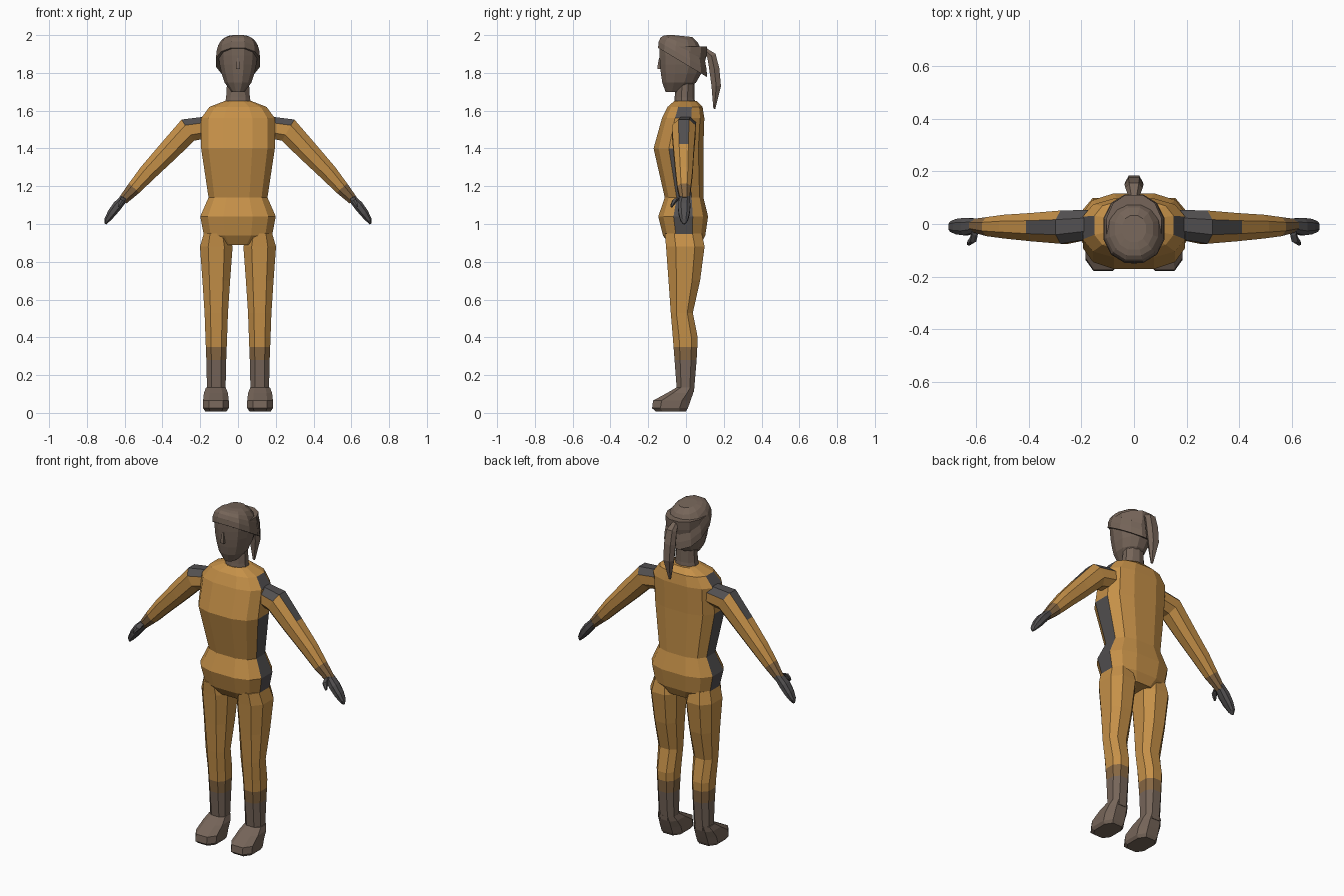
import bpy, bmesh, math
from mathutils import Vector

if "Cube" in bpy.data.objects:
    bpy.data.objects.remove(bpy.data.objects["Cube"])


def material(name, red, green, blue):
    mat = bpy.data.materials.new(name)
    mat.use_nodes = True
    colour = (red, green, blue, 1)
    mat.diffuse_color = colour
    mat.node_tree.nodes["Principled BSDF"].inputs["Base Color"].default_value = colour
    return mat


MATERIALS = [material("orange cloth", .56, .28, .065),
             material("brown", .18, .13, .1),
             material("dark grey", .085, .08, .082),
             material("dull tan", .24, .135, .055)]
ORANGE, BROWN, GREY, TAN = range(len(MATERIALS))
X_AXIS, Y_AXIS = Vector((1, 0, 0)), Vector((0, 1, 0))


def soften(value, squareness):
    return math.copysign(abs(value) ** squareness, value)


def loft(name, rings, sides, colour, squareness=.8):
    """Skin closed rings, each given as (centre, half axis, other half axis).

    colour is one material index, or a rule on a face's centre and normal."""
    bm = bmesh.new()
    angles = [(i + .5) * math.tau / sides for i in range(sides)]
    loops = [[bm.verts.new(centre
                           + across * soften(math.cos(angle), squareness)
                           + along * soften(math.sin(angle), squareness))
              for angle in angles]
             for centre, across, along in rings]
    for lower, upper in zip(loops, loops[1:]):
        for i in range(sides):
            j = (i + 1) % sides
            bm.faces.new((lower[i], lower[j], upper[j], upper[i]))
    bm.faces.new(loops[0])
    bm.faces.new(loops[-1])
    bmesh.ops.recalc_face_normals(bm, faces=bm.faces)
    for face in bm.faces:
        if callable(colour):
            face.material_index = colour(face.calc_center_median(), face.normal)
        else:
            face.material_index = colour
    mesh = bpy.data.meshes.new(name)
    bm.to_mesh(mesh)
    bm.free()
    for mat in MATERIALS:
        mesh.materials.append(mat)
    bpy.context.collection.objects.link(bpy.data.objects.new(name, mesh))


def layer(z, width, front, back, x=0, tilt=0):
    """Level ring reaching from -front to back; tilt lifts its front edge."""
    return (Vector((x, (back - front) / 2, z)), X_AXIS * width,
            Vector((0, (back + front) / 2, -tilt)))


def tube(path, axis, flatness, side=1):
    """Rings square to a path of (x, y, z, radius), flattened along an axis."""
    centres = [Vector((side * x, y, z)) for x, y, z, radius in path]
    rings = []
    for i, centre in enumerate(centres):
        ahead = centres[min(i + 1, len(centres) - 1)]
        behind = centres[max(i - 1, 0)]
        radius = path[i][-1]
        normal = (ahead - behind).cross(axis).normalized()
        rings.append((centre, normal * radius, axis * radius * flatness))
    return rings


# Colour rules for the clothed parts
def torso_colour(centre, normal):
    flank = abs(normal.x) > .5 and abs(centre.y + .02) < .03
    return GREY if flank and not 1.45 < centre.z < 1.57 else ORANGE


def leg_colour(centre, normal):
    if centre.z < .28:
        return BROWN
    return TAN if centre.z < .35 else ORANGE


def arm_colour(centre, normal):
    if normal.z > .55 and abs(centre.x) < .37:
        return GREY
    return TAN if abs(centre.x) > .55 else ORANGE


# Torso: height, half width, front depth, back depth
loft("torso", [layer(*row) for row in (
    (.89, .12, .09, .08), (.94, .185, .125, .105), (1.04, .205, .15, .12),
    (1.14, .16, .115, .095), (1.4, .2, .175, .095), (1.56, .2, .13, .1),
    (1.62, .155, .1, .09), (1.65, .075, .065, .06))], 12, torso_colour, squareness=.72)

# Neck
loft("neck", [layer(1.62, .075, .065, .05), layer(1.67, .066, .06, .045),
              layer(1.77, .06, .055, .045)], 10, BROWN, squareness=1)

# Head: swells from the chin up to the brow
head_rings = []
HEAD_STEPS = 5
for step in range(HEAD_STEPS + 1):
    rise = step / HEAD_STEPS
    swell = math.sin(rise * math.pi / 2) ** .55
    depth = .05 + .08 * swell
    middle = .06 - .045 * swell
    head_rings.append(layer(1.7 + .24 * rise, .035 + .073 * swell,
                            depth + middle, depth - middle))
loft("head", head_rings, 12, BROWN, squareness=.9)
loft("nose", [layer(1.82, .015, .155, -.12), layer(1.84, .012, .154, -.12),
              layer(1.88, .006, .146, -.12)], 4, BROWN)

# Hair cap: a dome whose rim slants down to the nape
hair_rings = []
HAIR_STEPS = 6
for step in range(HAIR_STEPS):
    angle = step / HAIR_STEPS * math.pi / 2
    spread = math.cos(angle) ** .7
    middle = .018
    depth = .134 * spread
    hair_rings.append(layer(1.855 + .145 * math.sin(angle), .12 * spread,
                            depth + middle, depth - middle,
                            tilt=.08 * math.cos(angle) ** 2))
loft("hair_cap", hair_rings, 12, BROWN, squareness=.9)

# Ponytail
loft("ponytail", tube([(0, .1, 1.92, .015), (0, .135, 1.89, .027),
                       (0, .15, 1.82, .03), (0, .16, 1.73, .028),
                       (0, .15, 1.61, .006)], X_AXIS, 1.2), 6, BROWN)

# Limbs, made once for each side
for name, side in (("left", 1), ("right", -1)):
    # Leg: the front tapers evenly, the back follows thigh, knee and calf
    leg_rings = []
    for z, width, back in ((.95, .07, .09), (.88, .092, .105), (.7, .078, .08),
                           (.53, .066, .04), (.4, .061, .066), (.35, .059, .064),
                           (.28, .056, .06), (.11, .052, .045)):
        leg_rings.append(layer(z, width, .042 + .08 * z, back, x=.115 * side))
    loft(name + "_leg", leg_rings, 8, leg_colour)

    # Foot
    loft(name + "_foot", [layer(z, width, front, back, x=.117 * side)
                          for z, width, front, back in (
                              (.135, .055, .052, .047), (.105, .067, .105, .042),
                              (.065, .072, .18, .03), (.025, .072, .185, .015),
                              (.008, .06, .165, .005))], 8, BROWN, squareness=.7)

    # Arm, hand and thumb
    arm = [(.15, 0, 1.515, .06), (.265, -.012, 1.497, .07), (.37, -.012, 1.385, .06),
           (.48, -.01, 1.27, .05), (.55, -.01, 1.19, .04), (.61, -.006, 1.125, .027)]
    loft(name + "_arm", tube(arm, Y_AXIS, .97, side), 8, arm_colour, squareness=.9)
    hand = [(.6, -.006, 1.14, .022), (.64, -.01, 1.095, .027),
            (.67, -.01, 1.055, .024), (.694, -.01, 1.02, .016), (.702, -.01, 1, .005)]
    loft(name + "_hand", tube(hand, Y_AXIS, 1.3, side), 8, GREY)
    thumb = [(.605, -.03, 1.14, .014), (.612, -.058, 1.125, .015),
             (.625, -.07, 1.105, .011), (.632, -.076, 1.09, .005)]
    loft(name + "_thumb", tube(thumb, Y_AXIS, 1, side), 6, GREY)
